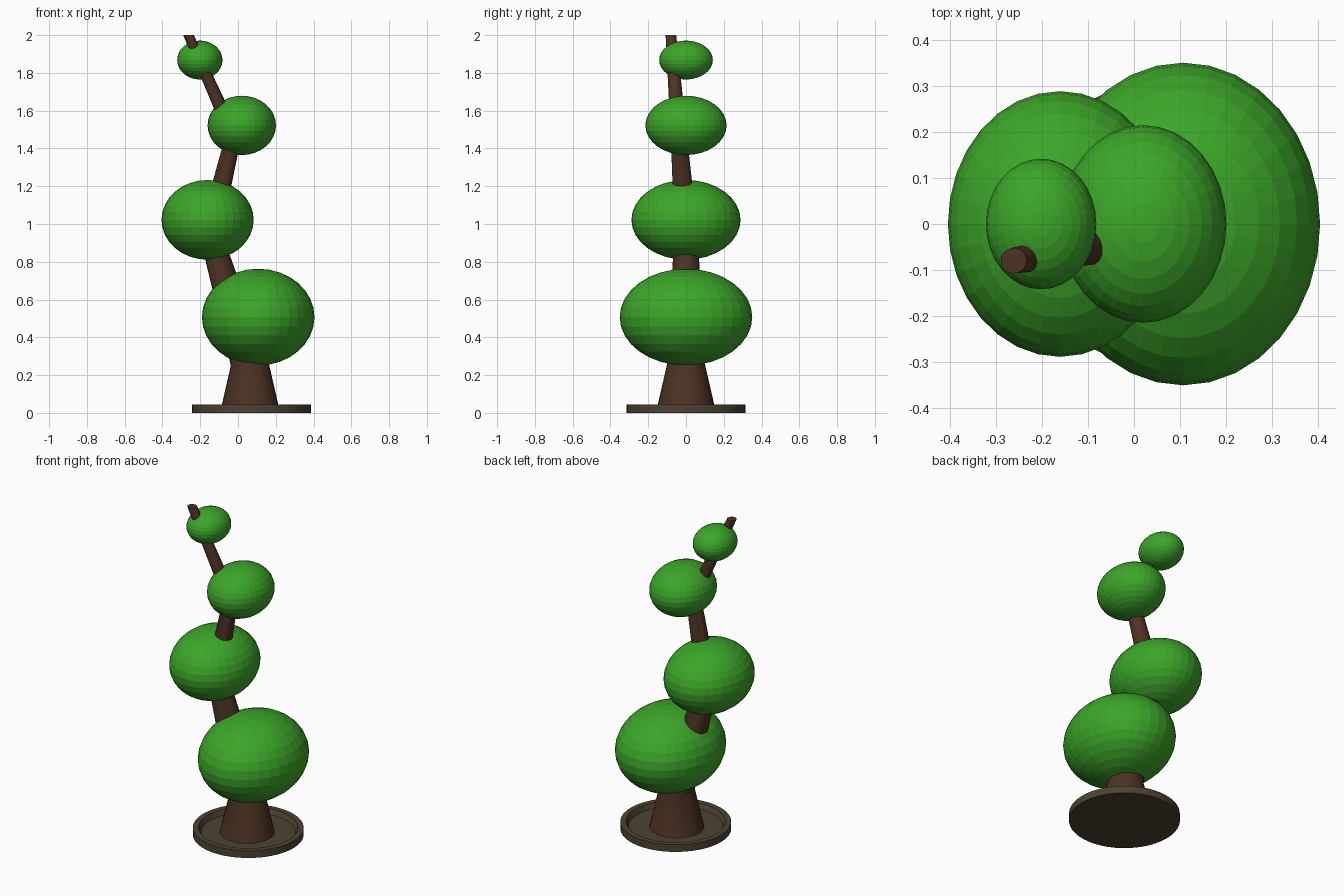
import bpy, bmesh, math
from mathutils import Vector

if "Cube" in bpy.data.objects:
    bpy.data.objects.remove(bpy.data.objects["Cube"])


def material(name, rgb):
    m = bpy.data.materials.new(name)
    m.diffuse_color = (*rgb, 1)
    m.use_nodes = True
    m.node_tree.nodes["Principled BSDF"].inputs["Base Color"].default_value = m.diffuse_color
    return m


LEAF = material("leaf_green", (0.045, 0.38, 0.022))
BARK = material("bark_brown", (0.075, 0.032, 0.017))
CLAY = material("dish_brown", (0.075, 0.055, 0.03))


def lofted(name, rings, sides, mat):
    """Skin horizontal circles given as (x, y, z, radius), capped at both ends."""
    bm = bmesh.new()
    loops = []
    for x, y, z, r in rings:
        loops.append([bm.verts.new((x + r * math.cos(a), y + r * math.sin(a), z))
                      for a in (2 * math.pi * i / sides for i in range(sides))])
    for low, high in zip(loops, loops[1:]):
        for i in range(sides):
            j = (i + 1) % sides
            bm.faces.new((low[i], low[j], high[j], high[i]))
    bm.faces.new(loops[0][::-1])
    bm.faces.new(loops[-1])
    bmesh.ops.recalc_face_normals(bm, faces=bm.faces)
    mesh = bpy.data.meshes.new(name)
    bm.to_mesh(mesh)
    bm.free()
    mesh.materials.append(mat)
    obj = bpy.data.objects.new(name, mesh)
    bpy.context.collection.objects.link(obj)
    bpy.context.view_layer.objects.active = obj
    bpy.ops.object.select_all(action='DESELECT')
    obj.select_set(True)
    bpy.ops.object.shade_smooth_by_angle(angle=math.radians(25))
    return obj


# Shallow dish with a raised rim
dish_profile = [(0.315, 0.0), (0.315, 0.045), (0.282, 0.045), (0.268, 0.015)]
lofted("dish", [(0.071, 0, z, r) for r, z in dish_profile], 48, CLAY)

# Zigzag trunk: flared foot, then three leaning lengths
trunk_path = [
    (0.064, 0.0, 0.015, 0.156),
    (0.064, 0.0, 0.25, 0.102),
    (-0.147, 0.0, 0.955, 0.061),
    (-0.024, -0.038, 1.467, 0.043),
    (-0.262, -0.08, 2.0, 0.028),
]
lofted("trunk", trunk_path, 24, BARK)

# Clipped foliage balls, smaller towards the top: centre x, z, then radii
balls = [
    (0.107, 0.507, (0.298, 0.351, 0.256)),
    (-0.161, 1.022, (0.244, 0.289, 0.211)),
    (0.020, 1.522, (0.181, 0.215, 0.157)),
    (-0.202, 1.868, (0.120, 0.142, 0.103)),
]
for n, (x, z, radii) in enumerate(balls, 1):
    bpy.ops.mesh.primitive_uv_sphere_add(segments=32, ring_count=16, location=(x, 0, z))
    ball = bpy.context.object
    ball.name = f"foliage_ball_{n}"
    ball.scale = radii
    ball.data.materials.append(LEAF)
